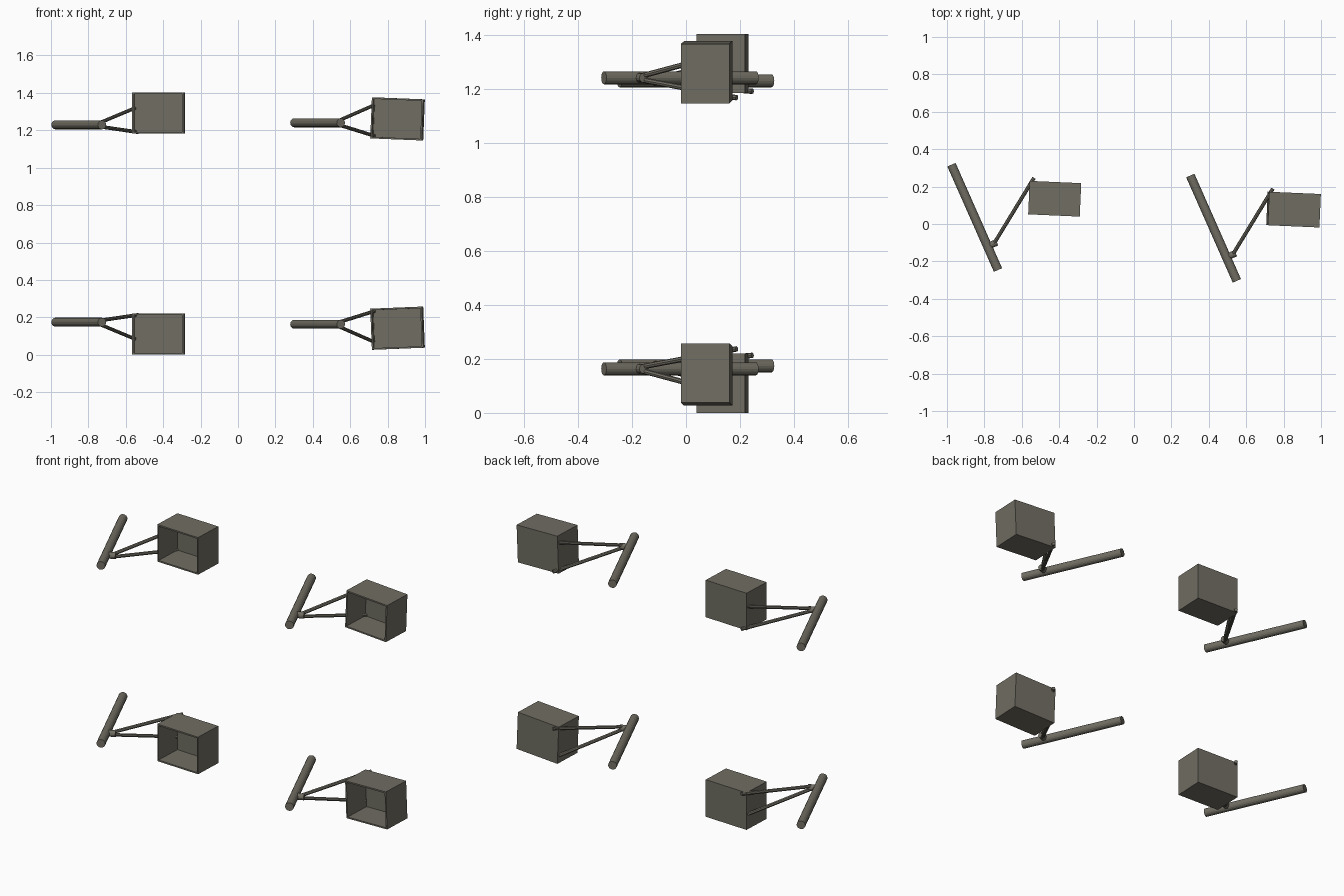
import bpy, bmesh, math
from mathutils import Vector, Matrix

if "Cube" in bpy.data.objects:
    bpy.data.objects.remove(bpy.data.objects["Cube"])

HEIGHT = 1.403
mat = bpy.data.materials.new("warm dark grey")
mat.diffuse_color = (0.162, 0.153, 0.122, 1)
mat.use_nodes = True
mat.node_tree.nodes["Principled BSDF"].inputs["Base Color"].default_value = mat.diffuse_color


def make(name, bm, matrix):
    bmesh.ops.recalc_face_normals(bm, faces=bm.faces)
    mesh = bpy.data.meshes.new(name)
    bm.to_mesh(mesh)
    bm.free()
    mesh.materials.append(mat)
    ob = bpy.data.objects.new(name, mesh)
    ob.matrix_world = matrix
    bpy.context.collection.objects.link(ob)
    return ob


def rod(name, a, b, radius, sides):
    a, b = Vector(a), Vector(b)
    d = b - a
    bm = bmesh.new()
    bmesh.ops.create_cone(bm, cap_ends=True, segments=sides,
                          radius1=radius, radius2=radius, depth=d.length)
    rot = d.to_track_quat('Z', 'Y').to_matrix().to_4x4()
    return make(name, bm, Matrix.Translation((a + b) / 2) @ rot)


def open_box(name, centre, size, tilt, wall=0.012):
    # hollow box, open to the front
    bm = bmesh.new()
    bmesh.ops.create_cube(bm, size=1)
    bmesh.ops.scale(bm, vec=size, verts=bm.verts)
    bm.normal_update()
    front = min(bm.faces, key=lambda f: f.calc_center_median().y)
    bmesh.ops.inset_region(bm, faces=[front], thickness=wall)
    ext = bmesh.ops.extrude_discrete_faces(bm, faces=[front])["faces"][0]
    bmesh.ops.translate(bm, vec=(0, size[1] - wall, 0), verts=ext.verts)
    rot = Matrix.Rotation(math.radians(-2.5), 4, 'Z') @ Matrix.Rotation(math.radians(tilt), 4, 'Y')
    return make(name, bm, Matrix.Translation(centre) @ rot)


def unit(label, dx, dy, pole_z, box_z, tilt, hi_end, lo_end, flip):
    def p(x, y, z):
        return (x + dx, y + dy, HEIGHT - z if flip else z)
    # long pole, its clamp stub, the two struts and the box they hold
    rod(label + "_pole", p(-0.976, 0.317, pole_z), p(-0.727, -0.246, pole_z), 0.024, 16)
    rod(label + "_clamp", p(-0.783, -0.120, pole_z), p(-0.733, -0.098, pole_z), 0.018, 12)
    rod(label + "_long_strut", p(-0.747, -0.102, pole_z - 0.008), p(-0.535, 0.246, lo_end), 0.010, 8)
    rod(label + "_short_strut", p(-0.747, -0.102, pole_z + 0.008), p(-0.553, 0.216, hi_end), 0.010, 8)
    open_box(label + "_box", p(-0.424, 0.135, box_z), (0.276, 0.179, 0.22), -tilt if flip else tilt)


# upper and lower rows mirror each other
for flip, row in ((False, "upper"), (True, "lower")):
    unit(row + "_left", 0, 0, 1.229, 1.293, 0, 1.318, 1.190, flip)
    unit(row + "_right", 1.277, -0.058, 1.240, 1.261, 2.3, 1.333, 1.166, flip)
